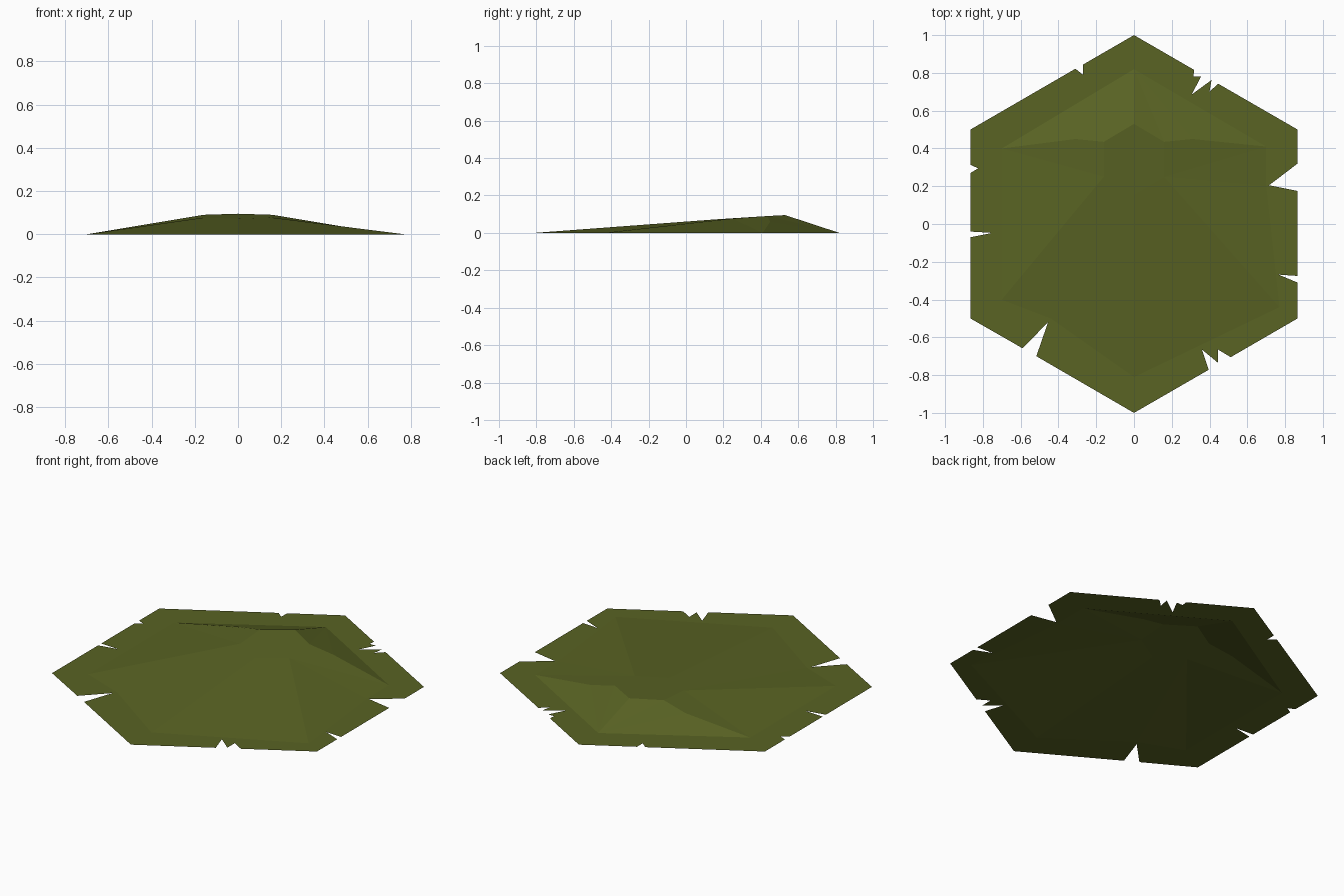
import bpy, bmesh

moss = bpy.data.materials.new("moss_green")
moss.diffuse_color = (0.10, 0.125, 0.017, 1)


def finish(bm, name):
    # make every face point upwards, then link the object
    bm.normal_update()
    for f in bm.faces:
        if f.normal.z < 0:
            f.normal_flip()
    me = bpy.data.meshes.new(name)
    bm.to_mesh(me)
    bm.free()
    me.materials.append(moss)
    ob = bpy.data.objects.new(name, me)
    bpy.context.collection.objects.link(ob)


# hexagon outline with torn notches, clockwise from the back corner
outline = [
    (0, 1), (.318, .816), (.315, .78), (.355, .78), (.305, .685), (.41, .762),
    (.4, .70), (.445, .743), (.866, .5), (.866, .32), (.715, .205),
    (.866, .175), (.866, -.275), (.765, -.268), (.866, -.31), (.866, -.5),
    (.512, -.705), (.445, -.665), (.445, -.735), (.36, -.665), (.395, -.772),
    (0, -1), (-.517, -.70), (-.455, -.52), (-.59, -.658), (-.866, -.5),
    (-.866, -.07), (-.75, -.047), (-.866, -.04), (-.866, .27), (-.825, .295),
    (-.866, .313), (-.866, .5), (-.31, .822), (-.27, .79), (-.27, .844)]

# foot of the hill, clockwise from the back
foot = [(0, .82), (.7, .41), (.7, .2), (.77, -.44), (0, -.81),
        (-.44, -.5), (-.7, -.4), (-.7, .4)]

# flat ground ring between outline and hill foot
bm = bmesh.new()
for loop in (outline, foot):
    vs = [bm.verts.new((x, y, 0)) for x, y in loop]
    for a, b in zip(vs, vs[1:] + vs[:1]):
        bm.edges.new((a, b))
bmesh.ops.triangle_fill(bm, edges=bm.edges[:], use_beauty=True)
finish(bm, "ground")

# low hill: foot 0-7, crest hexagon 8-13, shoulders 14-15
crest = [(0, .53, .095), (.16, .435, .09), (.16, .25, .077),
         (0, .155, .072), (-.16, .25, .077), (-.16, .435, .09),
         (.31, .45, .06), (-.31, .45, .06)]
faces = [(8, 9, 10, 11, 12, 13),                       # crest
         (0, 1, 14), (0, 14, 9), (0, 9, 8),            # steep back right
         (0, 7, 15), (0, 15, 13), (0, 13, 8),          # steep back left
         (1, 2, 10), (1, 10, 9, 14), (2, 3, 10),       # right slope
         (7, 6, 12), (7, 12, 13, 15),                  # left slope
         (3, 4, 11, 10), (4, 5, 12, 11), (5, 6, 12)]   # front slopes
bm = bmesh.new()
vs = [bm.verts.new(p) for p in [(x, y, 0) for x, y in foot] + crest]
for f in faces:
    bm.faces.new([vs[i] for i in f])
finish(bm, "hill")
